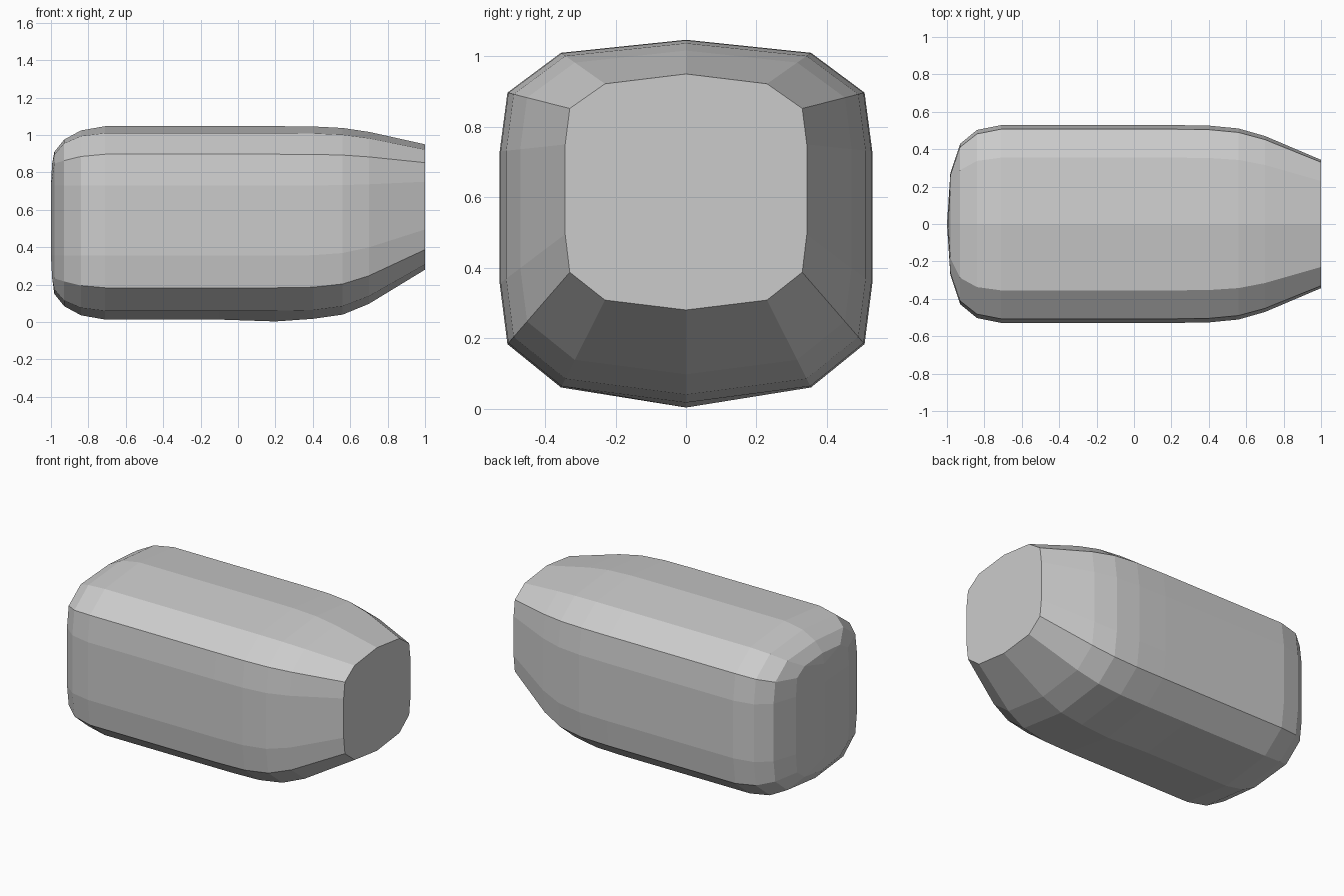
import bpy, bmesh

if "Cube" in bpy.data.objects:
    bpy.data.objects.remove(bpy.data.objects["Cube"])

# Half cross-sections (y, z) from top centre down to bottom centre
BODY = [(0, 1.047), (.355, 1.01), (.507, .897), (.529, .73),
        (.529, .355), (.507, .183), (.355, .06), (0, .013)]
NOSE = [(0, .95), (.23, .922), (.33, .852), (.343, .75),
        (.343, .495), (.33, .387), (.23, .308), (0, .28)]
# Rounded rear: x, width scale, inward z shift at centre / shoulder / crease
REAR = [(-1.0, 0, .202, .165, .053), (-.982, .515, .137, .115, .05),
        (-.93, .81, .072, .055, .034), (-.84, .95, .023, .016, .012)]
# Straight body and taper: x, blend towards the nose section
TAPER = [(-.71, 0), (-.1, 0), (.2, 0), (.4, .015), (.56, .1), (.7, .315), (1, 1)]


def full_ring(half):
    """Mirror a half section across y = 0."""
    return half + [(x, -y, z) for x, y, z in half[-2:0:-1]]


rings = []
for x, s, *shift in REAR:
    inset = shift + [0, 0] + [-d for d in reversed(shift)]
    half = [(x, y * s, z - d) for (y, z), d in zip(BODY, inset)]
    if s == 0:  # collapse to a vertical spine at the very back
        half = [(x + (.006 if abs(z - .54) > .25 else 0), 0, min(max(z, .236), .844))
                for x, y, z in half]
    rings.append(full_ring(half))
for x, t in TAPER:
    half = [(x, a + (c - a) * t, b + (d - b) * t)
            for (a, b), (c, d) in zip(BODY, NOSE)]
    if x == .2:  # slight sag under the body
        half[-1] = (x, 0, .003)
    rings.append(full_ring(half))

# Skin the sections
bm = bmesh.new()
loops = [[bm.verts.new(p) for p in r] for r in rings]
for a, b in zip(loops, loops[1:]):
    n = len(a)
    for i in range(n):
        j = (i + 1) % n
        bm.faces.new((a[i], a[j], b[j], b[i]))
bm.faces.new(loops[-1])
bmesh.ops.remove_doubles(bm, verts=bm.verts[:], dist=.0005)
bmesh.ops.recalc_face_normals(bm, faces=bm.faces[:])

mesh = bpy.data.meshes.new("rounded_body")
bm.to_mesh(mesh)
bm.free()
body = bpy.data.objects.new("rounded_body", mesh)
bpy.context.collection.objects.link(body)
